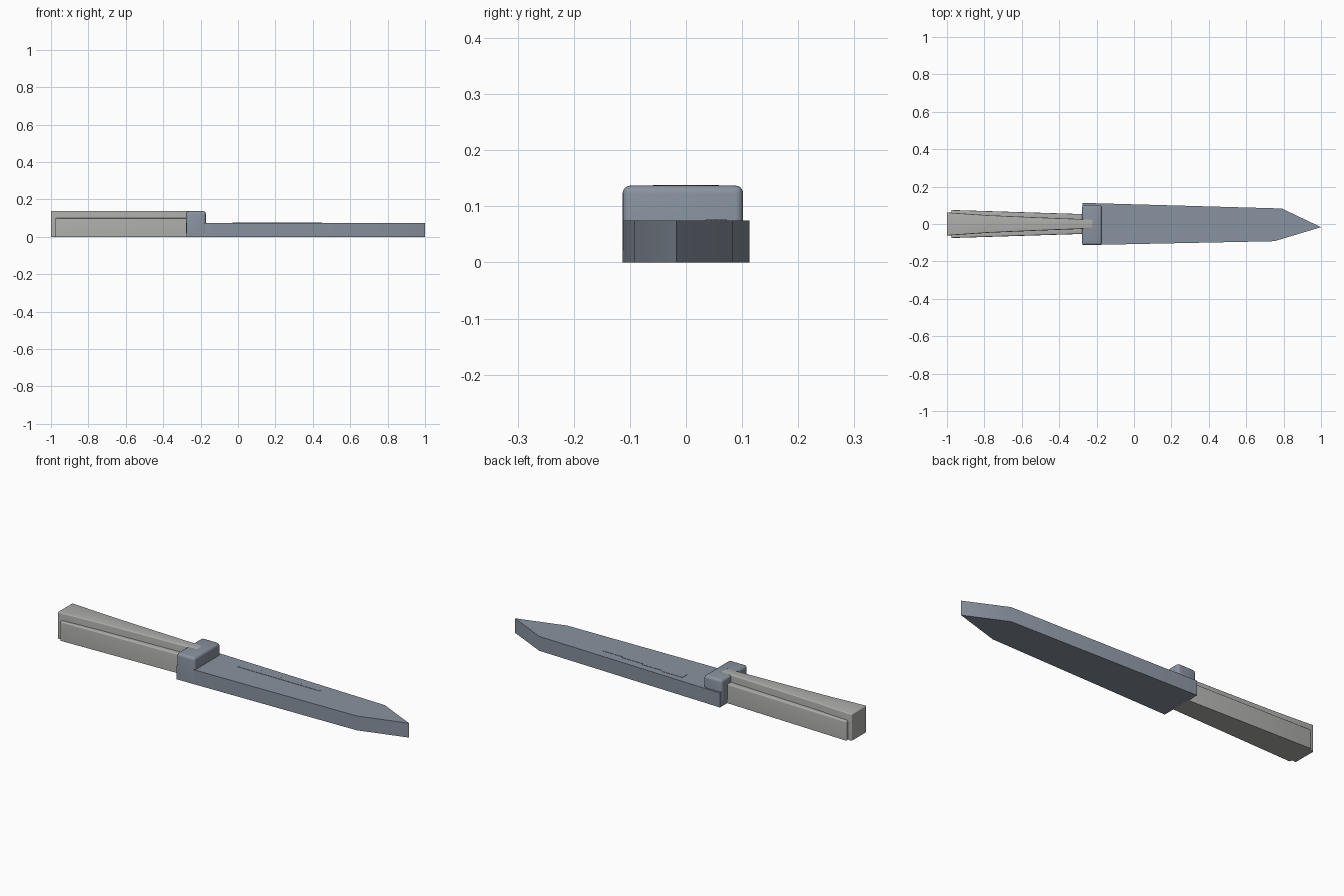
import bpy, bmesh

if "Cube" in bpy.data.objects:
    bpy.data.objects.remove(bpy.data.objects["Cube"], do_unlink=True)


def material(name, color):
    m = bpy.data.materials.new(name)
    m.use_nodes = True
    m.diffuse_color = color
    bsdf = m.node_tree.nodes["Principled BSDF"]
    bsdf.inputs["Base Color"].default_value = color
    bsdf.inputs["Roughness"].default_value = 0.5
    return m


steel = material("blue grey steel", (0.25, 0.29, 0.35, 1))
grip = material("pale grey grip", (0.42, 0.42, 0.41, 1))


def prism(name, outline, z0, z1, mat, bevel=0.0, keep_base=True):
    """Extrude a plan outline upward, optionally rounding its upper edges."""
    bm = bmesh.new()
    face = bm.faces.new([bm.verts.new((x, y, z0)) for x, y in outline])
    ext = bmesh.ops.extrude_face_region(bm, geom=[face])
    for v in ext["geom"]:
        if isinstance(v, bmesh.types.BMVert):
            v.co.z = z1
    bmesh.ops.recalc_face_normals(bm, faces=bm.faces)
    if bevel:
        edges = [e for e in bm.edges
                 if not keep_base or any(v.co.z > z0 + 1e-5 for v in e.verts)]
        bmesh.ops.bevel(bm, geom=edges, offset=bevel, segments=4,
                        profile=0.5, affect='EDGES')
    mesh = bpy.data.meshes.new(name)
    bm.to_mesh(mesh)
    bm.free()
    mesh.materials.append(mat)
    obj = bpy.data.objects.new(name, mesh)
    bpy.context.collection.objects.link(obj)
    bpy.ops.object.select_all(action='DESELECT')
    obj.select_set(True)
    bpy.context.view_layer.objects.active = obj
    bpy.ops.object.shade_smooth_by_angle(angle=0.52)
    return obj


def rect(x0, x1, y0, y1):
    return [(x0, y0), (x1, y0), (x1, y1), (x0, y1)]


# Tapered blade with a pointed tip
prism("blade", [(-0.275, -0.113), (0.75, -0.092), (1, -0.017),
                (0.79, 0.083), (-0.275, 0.113)], 0, 0.075, steel)

# Rounded guard block
prism("guard", rect(-0.278, -0.172, -0.113, 0.102), 0.02, 0.137, steel, 0.014)

# Stepped decoration on the blade's upper face
for i in range(4):
    x = -0.03 + 0.12 * i
    prism("blade_step", rect(x, x + 0.12, 0.035, 0.073 - 0.009 * i),
          0.07, 0.0765, steel)

# Flared handle core reaching into the guard
half = [(-1, 0.062), (-0.78, 0.047), (-0.5, 0.035), (-0.22, 0.024)]
core = half + [(x, -y) for x, y in reversed(half)]
prism("handle_core", core, 0, 0.138, grip, 0.005)

# Side scales, one on each face of the handle
for name, s in (("left_scale", 1), ("right_scale", -1)):
    prism(name, [(-0.977, 0.03 * s), (-0.27, 0.01 * s),
                 (-0.27, 0.053 * s), (-0.977, 0.075 * s)],
          0.0, 0.1, grip, 0.006)
